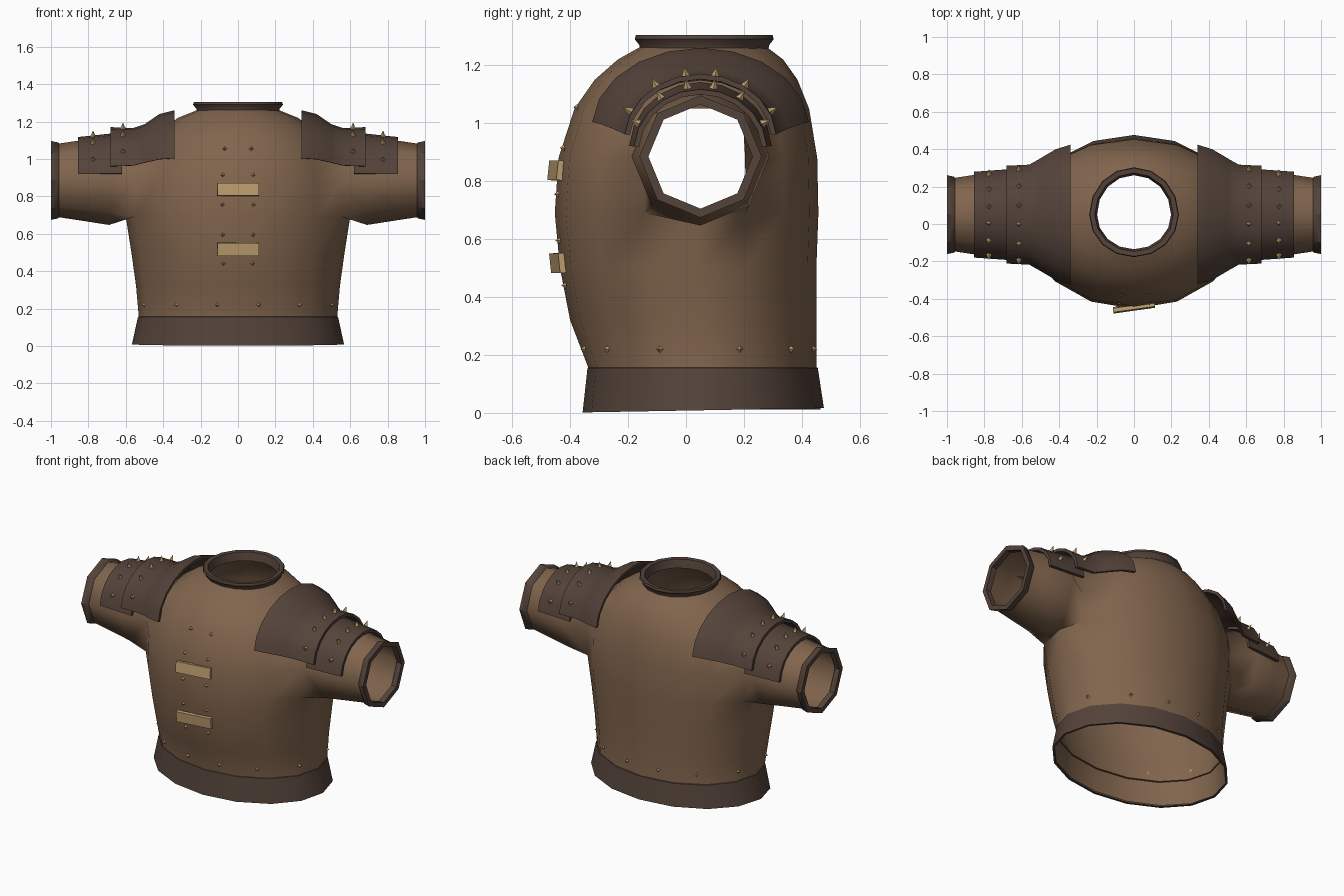
import bpy, bmesh
from math import sin, cos, radians, pi
from mathutils import Vector

if "Cube" in bpy.data.objects:
    bpy.data.objects.remove(bpy.data.objects["Cube"])


def material(name, rgb):
    m = bpy.data.materials.new(name)
    m.use_nodes = True
    m.diffuse_color = (*rgb, 1)
    b = m.node_tree.nodes["Principled BSDF"]
    b.inputs["Base Color"].default_value = (*rgb, 1)
    b.inputs["Roughness"].default_value = 0.8
    return m


LEATHER = material("tan leather", (0.22, 0.13, 0.075))
DARK = material("dark leather", (0.088, 0.056, 0.042))
BRASS = material("brass", (0.52, 0.35, 0.16))
CY, CZ, SEG = 0.05, 0.885, 16   # sleeve axis and torso segments


def finish(name, bm, mat, angle=50):
    bmesh.ops.recalc_face_normals(bm, faces=bm.faces[:])
    me = bpy.data.meshes.new(name)
    bm.to_mesh(me)
    bm.free()
    me.materials.append(mat)
    for p in me.polygons:
        p.use_smooth = angle > 0
    if angle:
        me.set_sharp_from_angle(angle=radians(angle))
    ob = bpy.data.objects.new(name, me)
    bpy.context.collection.objects.link(ob)
    return ob


def strip(bm, a, b):
    n = len(a)
    for i in range(n):
        bm.faces.new((a[i], a[(i + 1) % n], b[(i + 1) % n], b[i]))


def loft(name, rings, mat, cap=False, angle=50):
    bm = bmesh.new()
    loops = [[bm.verts.new(p) for p in r] for r in rings]
    for a, b in zip(loops, loops[1:]):
        strip(bm, a, b)
    if cap:   # close the two ends of a thick curved plate
        for loop in (loops[0], loops[-1]):
            h = len(loop) // 2
            for i in range(h - 1):
                bm.faces.new((loop[i], loop[i + 1], loop[-2 - i], loop[-1 - i]))
    return finish(name, bm, mat, angle)


def oval(z, rx, front, back, a):
    s = sin(a)
    ry = back - CY if s > 0 else CY - front
    return Vector((rx * cos(a), CY + ry * s, z))


def ring(row, n=SEG):
    return [oval(*row, 2 * pi * i / n) for i in range(n)]


def sleeve_ring(x, r, zc=CZ):
    return [(x, CY + r * cos(radians(a)), zc + r * sin(radians(a)))
            for a in range(225, 585, 45)]


# Torso rows: height, half width, front y, back y
ROWS = [(0.012, .553, -.345, .464), (0.15, .53, -.335, .45), (0.32, .545, -.40, .45),
        (0.5, .57, -.435, .45), (0.69, .60, -.453, .457), (0.88, .60, -.44, .453),
        (1.05, .52, -.385, .425), (1.15, .42, -.315, .385), (1.22, .32, -.235, .335),
        (1.262, .215, -.16, .28)]


def on_body(z, deg):
    for lo, hi in zip(ROWS, ROWS[1:]):
        if lo[0] <= z <= hi[0]:
            t = (z - lo[0]) / (hi[0] - lo[0])
            return oval(*[p + (q - p) * t for p, q in zip(lo, hi)], radians(deg))


# Torso with open armholes, sleeves grown from the armhole edges
bm = bmesh.new()
g = [[bm.verts.new(p) for p in ring(r)] for r in ROWS]
for j in range(len(ROWS) - 1):
    for i in range(SEG):
        if j in (4, 5) and i in (SEG - 1, 0, 7, 8):
            continue
        k = (i + 1) % SEG
        bm.faces.new((g[j][i], g[j][k], g[j + 1][k], g[j + 1][i]))
for side, (f, m, b) in ((1, (15, 0, 1)), (-1, (9, 8, 7))):
    loop = [g[4][f], g[4][m], g[4][b], g[5][b], g[6][b], g[6][m], g[6][f], g[5][f]]
    for x, r in ((.69, .238), (.85, .213), (.97, .195)):
        new = [bm.verts.new(p) for p in sleeve_ring(side * x, r)]
        strip(bm, loop, new)
        loop = new
finish("torso_and_sleeves", bm, LEATHER, 80)

# Hem band and collar
hem = [ring(r) for r in ((.16, .525, -.33, .445), (.155, .535, -.34, .455),
                         (.008, .567, -.357, .476), (.009, .553, -.345, .464))]
for r in hem[2:]:
    for p in r:
        p.z += .018 * p.y
loft("hem_band", hem, DARK)
collar = [(1.25, .222), (1.268, .223), (1.29, .24), (1.304, .236), (1.302, .21), (1.25, .198)]
loft("collar", [ring((z, r, .063 - r, .063 + r)) for z, r in collar], DARK)


# Curved shoulder plates: stations of x, half depth, centre z, height
def plate_ring(side, x, hw, zc, h, thick=.018, n=10):
    angs = [radians(4 + 172 * i / n) for i in range(n + 1)]
    arc = lambda t: [(side * x, CY + (hw - t) * cos(a), zc + (h - t) * sin(a)) for a in angs]
    return arc(0) + arc(thick)[::-1]


PAD = [(.34, .375, .985, .275), (.42, .35, .98, .26), (.50, .302, .965, .22),
       (.56, .268, .95, .215), (.683, .262, .945, .225)]
BAND = [(.62, .247, .905, .237), (.855, .23, .905, .212)]


def spike(bm, base, normal, r, h):
    rot = normal.to_track_quat('Z', 'Y')
    corners = [bm.verts.new(base + rot @ Vector((r * cos(a), r * sin(a), -.004)))
               for a in (0, pi / 2, pi, 3 * pi / 2)]
    tip = bm.verts.new(base + normal * h)
    bm.faces.new(corners[::-1])
    for i in range(4):
        bm.faces.new((corners[i], corners[(i + 1) % 4], tip))


for side, label in ((1, "left"), (-1, "right")):
    for part, stations in (("shoulder_pad", PAD), ("arm_band", BAND)):
        loft(f"{label}_{part}", [plate_ring(side, *s) for s in stations], DARK, True)
    loft(f"{label}_cuff", [sleeve_ring(side * x, r) for x, r in
         ((.955, .196), (.962, .203), (1, .211), (1, .18), (.965, .18))], DARK, angle=35)
    # Spikes in two rows over the plates
    bm = bmesh.new()
    for x, hw, zc, h in ((.615, .265, .947, .22), (.775, .236, .905, .22)):
        for deg in (25, 55, 79, 101, 125, 155):
            c, s = cos(radians(deg)), sin(radians(deg))
            spike(bm, Vector((side * x, CY + hw * c, zc + h * s)),
                  Vector((0, c / hw, s / h)).normalized(), .016, .032)
    finish(f"{label}_spikes", bm, BRASS, 0)

# Small rivets above the hem and down the chest
bm = bmesh.new()
spots = [(.22, d + s * a) for d in (-90, 90) for a in (12, 38, 70) for s in (-1, 1)]
spots += [(z, -90 + s * 8) for z in (1.055, .915, .755, .595, .44) for s in (-1, 1)]
for z, deg in spots:
    p = on_body(z, deg)
    spike(bm, p, Vector((p.x, p.y - CY, 0)).normalized(), .012, .012)
finish("rivets", bm, BRASS, 0)

# Front clasps
for name, z, tilt in (("upper_clasp", .837, -6), ("lower_clasp", .517, 6)):
    bpy.ops.mesh.primitive_cube_add(size=1, location=(0, on_body(z, -90).y - .006, z))
    ob = bpy.context.object
    ob.name = name
    ob.scale = (.225, .022, .068)
    ob.rotation_euler = (radians(tilt), 0, radians(8))
    ob.data.materials.append(BRASS)
